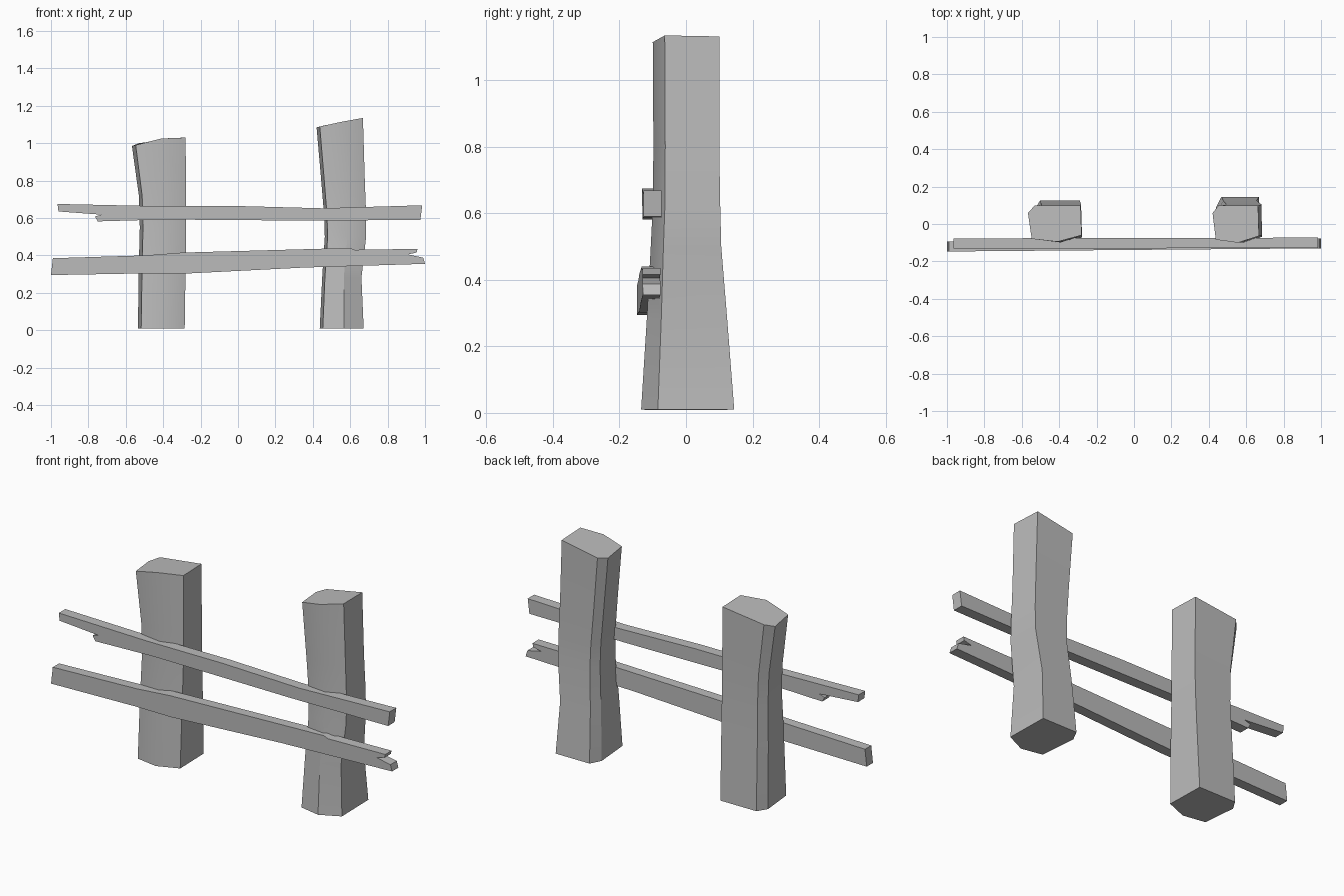
import bpy, bmesh, math

cube = bpy.data.objects.get("Cube")
if cube:
    bpy.data.objects.remove(cube, do_unlink=True)

grey = bpy.data.materials.new("weathered grey")
grey.use_nodes = True
colour = (0.5, 0.5, 0.5, 1)
grey.diffuse_color = colour
grey.node_tree.nodes["Principled BSDF"].inputs["Base Color"].default_value = colour


def finish(name, bm):
    bmesh.ops.recalc_face_normals(bm, faces=bm.faces)
    mesh = bpy.data.meshes.new(name)
    bm.to_mesh(mesh)
    bm.free()
    mesh.materials.append(grey)
    obj = bpy.data.objects.new(name, mesh)
    bpy.context.collection.objects.link(obj)
    bpy.ops.object.select_all(action='DESELECT')
    obj.select_set(True)
    bpy.context.view_layer.objects.active = obj
    bpy.ops.object.shade_smooth_by_angle(angle=math.radians(30))
    return obj


# Hewn section: (across 0..1, depth 0 front .. 1 back), chamfered back left
SECTION = [(1, .18), (.55, 0), (.07, .08), (0, .79), (.13, 1), (.98, 1)]


def post(name, levels, tilt):
    """Loft the section through (z, left, right, front, back) levels;
    tilt gives the height offsets of the sloping cut top."""
    bm = bmesh.new()
    rings = []
    for i, (z, left, right, front, back) in enumerate(levels):
        top = i == len(levels) - 1
        rings.append([bm.verts.new((left + u * (right - left),
                                    front + v * (back - front),
                                    z + (tilt[k] if top else 0)))
                      for k, (u, v) in enumerate(SECTION)])
    n = len(SECTION)
    for a, b in zip(rings, rings[1:]):
        for k in range(n):
            bm.faces.new((a[k], a[(k + 1) % n], b[(k + 1) % n], b[k]))
    bm.faces.new(rings[0])
    bm.faces.new(rings[-1])
    return finish(name, bm)


def rail(name, outline, y_left, y_right, thick):
    """Extrude a front outline, drifting in depth along its length."""
    bm = bmesh.new()
    front = [bm.verts.new((x, y_left + (y_right - y_left) * (x + 1) / 2, z))
             for x, z in outline]
    back = [bm.verts.new(v.co + type(v.co)((0, thick, 0))) for v in front]
    n = len(front)
    bm.faces.new(front)
    bm.faces.new(back[::-1])
    for i in range(n):
        j = (i + 1) % n
        bm.faces.new((front[i], front[j], back[j], back[i]))
    return finish(name, bm)


# Posts, waisted in the middle and flared at the foot
post("short_post", [
    (0.008, -.535, -.285, -.125, .125),
    (0.35, -.53, -.28, -.11, .11),
    (0.55, -.525, -.278, -.1, .102),
    (0.72, -.53, -.278, -.098, .1),
    (0.985, -.567, -.28, -.095, .1),
], [.045, .04, .005, 0, .015, .045])

post("tall_post", [
    (0.01, .437, .672, -.135, .145),
    (0.28, .45, .66, -.118, .124),
    (0.5, .464, .685, -.106, .106),
    (0.62, .46, .685, -.1, .103),
    (0.8, .445, .678, -.098, .1),
    (1.085, .42, .668, -.1, .1),
], [.05, .03, .004, 0, .008, .047])

# Split rails nailed across the front
rail("upper_rail", [
    (-.965, .675), (-.96, .635), (-.73, .618), (-.765, .608), (-.75, .582),
    (-.4, .592), (.4, .586), (.975, .59), (.985, .668), (.45, .652),
    (0, .664), (-.45, .664)], -.132, -.128, .055)

rail("lower_rail", [
    (-1, .295), (-.99, .385), (-.5, .4), (-.3, .415), (.35, .433), (.6, .44),
    (.625, .43), (.96, .435), (.955, .416), (.91, .405), (.99, .388),
    (1, .355), (.35, .335), (-.3, .302), (-.5, .304)], -.147, -.13, .053)
